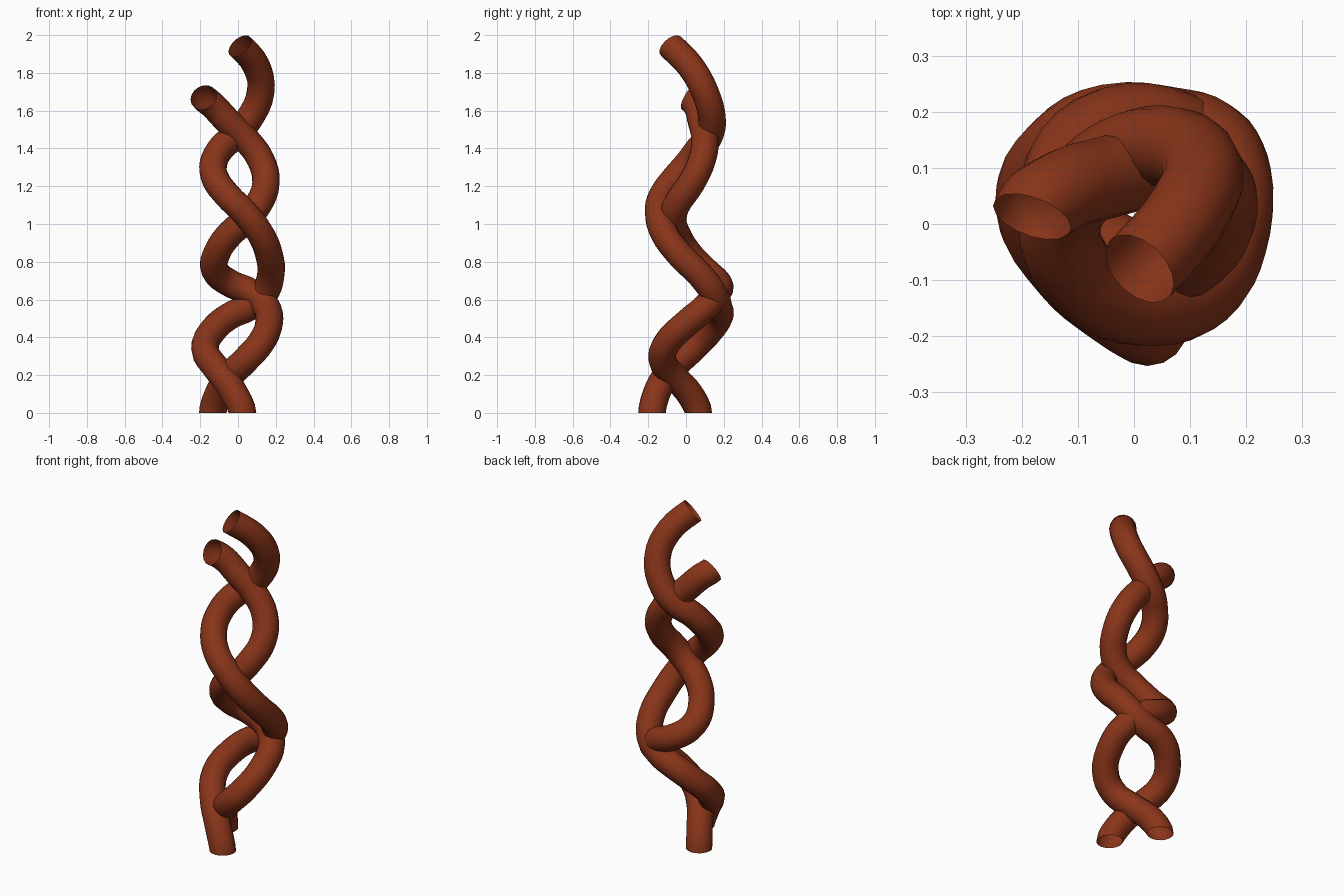
import bpy
from mathutils import Vector

mat = bpy.data.materials.new("red_brown_bark")
mat.diffuse_color = (0.25, 0.035, 0.01, 1)


def vine(name, points, end_dir, radius=0.073):
    """Round open tube swept along a smooth path, cut square to end_dir."""
    cu = bpy.data.curves.new(name, 'CURVE')
    cu.dimensions = '3D'
    cu.resolution_u = 4
    cu.bevel_depth = radius
    cu.bevel_resolution = 6
    sp = cu.splines.new('BEZIER')
    sp.bezier_points.add(len(points) - 1)
    for bp, p in zip(sp.bezier_points, points):
        bp.co = p
        bp.handle_left_type = bp.handle_right_type = 'AUTO'
    # foot leaves the ground upright, tip points along end_dir
    for bp, d in ((sp.bezier_points[0], Vector((0, 0, 1))),
                  (sp.bezier_points[-1], Vector(end_dir).normalized())):
        bp.handle_left_type = bp.handle_right_type = 'FREE'
        bp.handle_left = bp.co - d * 0.03
        bp.handle_right = bp.co + d * 0.03
    ob = bpy.data.objects.new(name, cu)
    bpy.context.collection.objects.link(ob)
    cu.materials.append(mat)
    return ob


# taller vine: winds clockwise seen from above
vine("tall_vine", [
    (0.024, -0.18, 0), (-0.035, -0.145, 0.13), (-0.11, -0.08, 0.23),
    (-0.175, 0.035, 0.34), (-0.13, 0.13, 0.44), (-0.04, 0.178, 0.515),
    (0.06, 0.172, 0.56), (0.135, 0.15, 0.625), (0.172, 0.085, 0.72),
    (0.165, -0.03, 0.835), (0.118, -0.115, 0.95), (0.035, -0.145, 1.06),
    (-0.055, -0.125, 1.15), (-0.12, -0.06, 1.24), (-0.13, 0.01, 1.32),
    (-0.09, 0.07, 1.40), (-0.025, 0.12, 1.46), (0.055, 0.138, 1.55),
    (0.12, 0.10, 1.70), (0.095, 0.02, 1.84), (0.01, -0.08, 1.942)],
    (-0.55, -0.55, 0.62))

# shorter vine: winds the other way
vine("short_vine", [
    (-0.133, 0.065, 0), (-0.105, 0.02, 0.10), (-0.05, -0.06, 0.19),
    (0.04, -0.125, 0.28), (0.12, -0.10, 0.37), (0.165, 0.01, 0.48),
    (0.15, 0.105, 0.56), (0.075, 0.165, 0.635), (-0.04, 0.172, 0.685),
    (-0.122, 0.10, 0.755), (-0.11, 0.01, 0.85), (-0.04, -0.05, 0.95),
    (0.04, -0.07, 1.02), (0.105, -0.05, 1.10), (0.148, 0.03, 1.22),
    (0.12, 0.085, 1.34), (0.04, 0.10, 1.45), (-0.06, 0.08, 1.55),
    (-0.135, 0.055, 1.63), (-0.182, 0.013, 1.67)],
    (-0.3, -0.8, 0.45))
